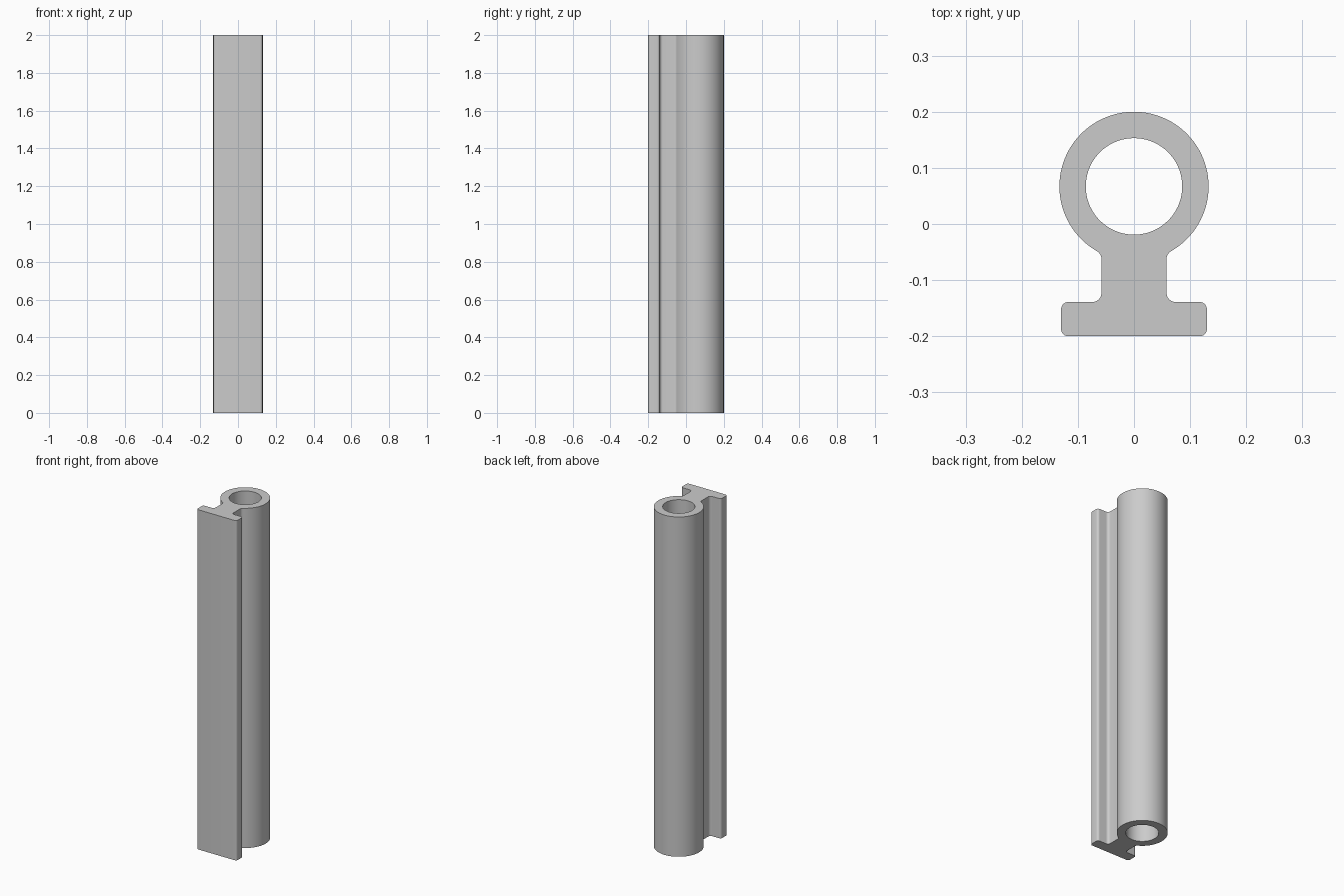
import bpy, bmesh
from math import sin, cos, radians, degrees, atan2, sqrt

cube = bpy.data.objects.get("Cube")
if cube:
    bpy.data.objects.remove(cube, do_unlink=True)

LENGTH = 2.0
TUBE_Y, OUTER, INNER = 0.067, 0.133, 0.086
STEM, FLANGE = 0.058, 0.13          # half widths
BACK, STEP = -0.2, -0.139           # flange front and rear faces
ROUND, FILLET = 0.013, 0.016


def arc(cx, cy, r, start, end, steps):
    angles = [radians(start + (end - start) * i / steps) for i in range(steps + 1)]
    return [(cx + r * cos(a), cy + r * sin(a)) for a in angles]


# Half outline: flange corners, flange fillet, tube fillet, tube wall
fx = STEM + FILLET
fy = TUBE_Y - sqrt((OUTER + FILLET) ** 2 - fx ** 2)
tangent = degrees(atan2(fy - TUBE_Y, fx))
half = arc(FLANGE - ROUND, BACK + ROUND, ROUND, -90, 0, 6)
half += arc(FLANGE - ROUND, STEP - ROUND, ROUND, 0, 90, 6)
half += arc(fx, STEP + FILLET, FILLET, 270, 180, 6)
half += arc(fx, fy, FILLET, 180, tangent + 180, 6)
half += arc(0, TUBE_Y, OUTER, tangent, 90, 40)[1:]
outline = half + [(-x, y) for x, y in reversed(half[:-1])]
bore = arc(0, TUBE_Y, INNER, 0, 360, 72)[:-1]

# Filled profile, extruded to full length
curve = bpy.data.curves.new("profile", "CURVE")
curve.dimensions = "2D"
curve.fill_mode = "BOTH"
curve.extrude = LENGTH / 2
for loop in (outline, bore):
    spline = curve.splines.new("POLY")
    spline.points.add(len(loop) - 1)
    for point, (x, y) in zip(spline.points, loop):
        point.co = (x, y, 0, 1)
    spline.use_cyclic_u = True
helper = bpy.data.objects.new("profile", curve)
bpy.context.collection.objects.link(helper)
bpy.context.view_layer.update()
graph = bpy.context.evaluated_depsgraph_get()
mesh = bpy.data.meshes.new_from_object(helper.evaluated_get(graph))
bpy.data.objects.remove(helper, do_unlink=True)

# Weld caps to walls and stand the rail on the ground
bm = bmesh.new()
bm.from_mesh(mesh)
bmesh.ops.remove_doubles(bm, verts=bm.verts, dist=0.0001)
bmesh.ops.translate(bm, verts=bm.verts, vec=(0, 0, LENGTH / 2))
bmesh.ops.recalc_face_normals(bm, faces=bm.faces)
bm.to_mesh(mesh)
bm.free()

# Plain grey
grey = bpy.data.materials.new("light grey")
grey.use_nodes = True
colour = (0.6, 0.6, 0.6, 1)
grey.diffuse_color = colour
grey.node_tree.nodes["Principled BSDF"].inputs["Base Color"].default_value = colour
mesh.materials.clear()
mesh.materials.append(grey)

rail = bpy.data.objects.new("tube_rail", mesh)
bpy.context.collection.objects.link(rail)
bpy.ops.object.select_all(action="DESELECT")
rail.select_set(True)
bpy.context.view_layer.objects.active = rail
bpy.ops.object.shade_smooth_by_angle(angle=radians(30))
